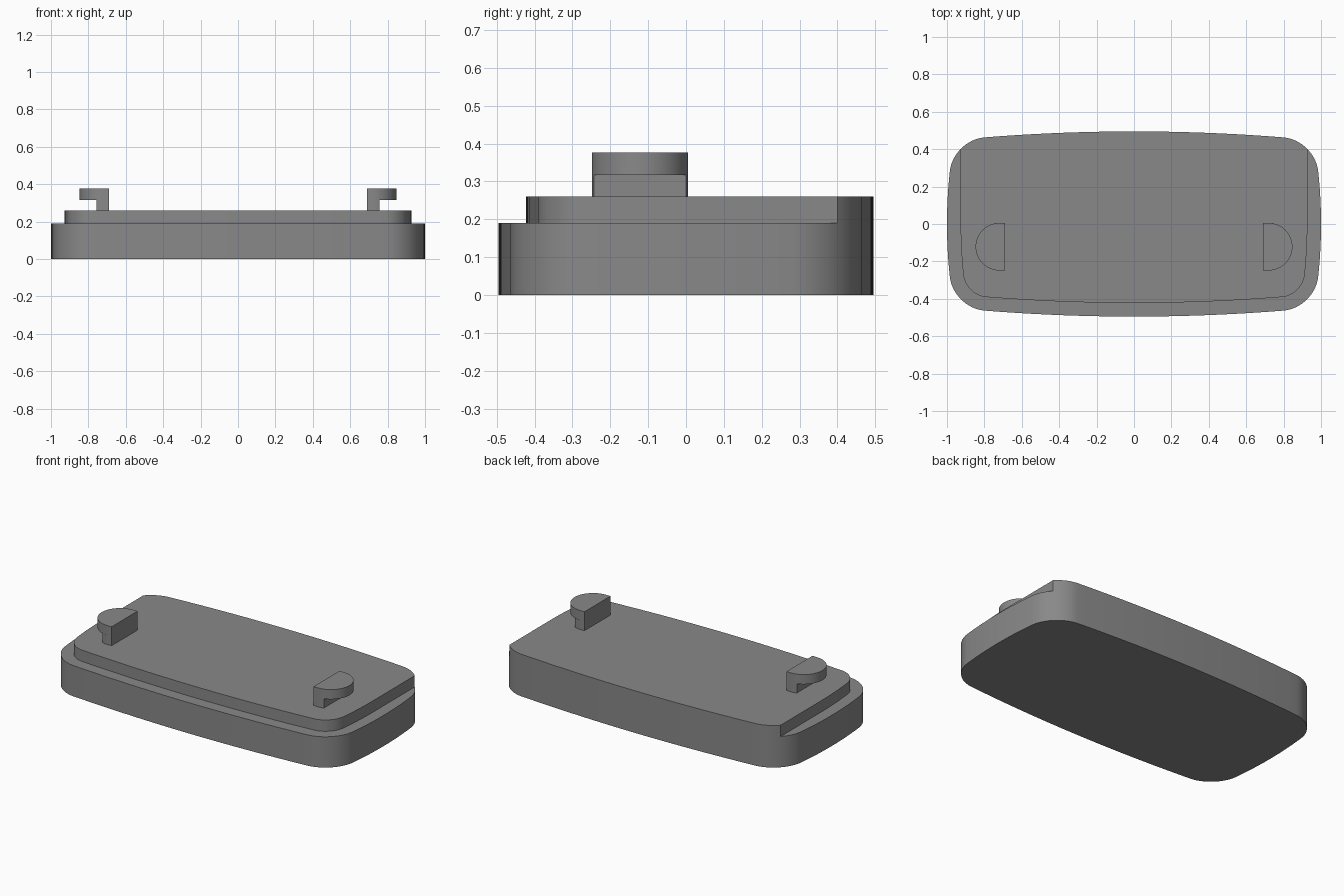
import bpy, bmesh, math
from mathutils import Vector
from mathutils.geometry import interpolate_bezier

if "Cube" in bpy.data.objects:
    bpy.data.objects.remove(bpy.data.objects["Cube"])

grey = bpy.data.materials.new("mid_grey")
grey.diffuse_color = (0.25, 0.25, 0.25, 1)
grey.use_nodes = True
grey.node_tree.nodes["Principled BSDF"].inputs["Base Color"].default_value = grey.diffuse_color

BASE_TOP, DECK_TOP, HOOK_Z, HOOK_TOP = 0.19, 0.26, 0.317, 0.377
LEDGE = 0.073


def prism(name, pts, z0, z1):
    """Extrude a closed 2D outline between two heights."""
    bm = bmesh.new()
    face = bm.faces.new([bm.verts.new((x, y, z0)) for x, y in pts])
    top = bmesh.ops.extrude_face_region(bm, geom=[face])["geom"]
    bmesh.ops.translate(bm, vec=(0, 0, z1 - z0),
                        verts=[v for v in top if isinstance(v, bmesh.types.BMVert)])
    bmesh.ops.recalc_face_normals(bm, faces=bm.faces)
    mesh = bpy.data.meshes.new(name)
    bm.to_mesh(mesh)
    bm.free()
    mesh.materials.append(grey)
    ob = bpy.data.objects.new(name, mesh)
    bpy.context.collection.objects.link(ob)
    return ob


def boolean(ob, other, operation):
    """Apply a boolean and remove the helper object."""
    mod = ob.modifiers.new("cut", 'BOOLEAN')
    mod.operation, mod.object, mod.solver = operation, other, 'EXACT'
    bpy.context.view_layer.objects.active = ob
    bpy.ops.object.modifier_apply(modifier=mod.name)
    bpy.data.objects.remove(other)


def smooth(ob):
    bpy.ops.object.select_all(action='DESELECT')
    ob.select_set(True)
    bpy.context.view_layer.objects.active = ob
    bpy.ops.object.shade_smooth_by_angle(angle=math.radians(30))


# Quarter outline: bowed side, round corner, bowed long edge
side = [Vector((1 - 0.015 * (i / 6) ** 2, 0.28 * i / 6)) for i in range(7)]
p0, p1 = Vector((0.985, 0.28)), Vector((0.80, 0.463))
corner = interpolate_bezier(p0, p0 + Vector((-0.010, 0.094)),
                            p1 + Vector((0.094, -0.008)), p1, 14)
long_edge = [Vector((0.8 * (1 - i / 12), 0.495 - 0.032 * (1 - i / 12) ** 2)) for i in range(13)]
quarter = side + [p.to_2d() for p in corner[1:-1]] + long_edge
half = quarter + [Vector((-p.x, p.y)) for p in quarter[-2::-1]]      # x = 1 round to x = -1
outline = half + [Vector((-p.x, -p.y)) for p in half[1:-1]]

# Body with a ledge cut around the front and both sides
body = prism("lid_body", outline, 0, DECK_TOP)
inner = []
for i, p in enumerate(half):
    a = half[i - 1] if i else Vector((p.x, -half[1].y))
    b = half[i + 1] if i < len(half) - 1 else Vector((p.x, -half[-2].y))
    t = (b - a).normalized()
    q = p - Vector((t.y, -t.x)) * LEDGE
    inner.append((q.x, -q.y))
w = inner[0][0]
ledge_cut = [(w, 0.7)] + inner + [(-w, 0.7), (-1.2, 0.7), (-1.2, -0.7), (1.2, -0.7), (1.2, 0.7)]
boolean(body, prism("ledge_cutter", ledge_cut, BASE_TOP, 0.5), 'DIFFERENCE')
smooth(body)

# Two D-shaped hooks with a narrower stem below the cap
R, CX, CY, FLAT, STEM = 0.127, 0.72, -0.1215, 0.69, 0.757


def d_shape(s, limit):
    """D outline on side s, cut straight at x = limit."""
    end = math.acos(min(1, (limit - CX) / R))
    if end < 0.001:
        angles = [math.pi * (i / 24 - 0.5) for i in range(25)]
    else:
        low = [-math.pi / 2 + (math.pi / 2 - end) * i / 4 for i in range(5)]
        angles = low + [-a for a in reversed(low)]
    arc = [(s * (CX + R * math.cos(a)), CY + R * math.sin(a)) for a in angles]
    return [(s * FLAT, CY - R)] + arc + [(s * FLAT, CY + R)]


for s, label in ((-1, "left"), (1, "right")):
    hook = prism(label + "_hook", d_shape(s, CX + R), HOOK_Z, HOOK_TOP)
    stem = prism(label + "_stem", d_shape(s, STEM), DECK_TOP, HOOK_Z)
    boolean(hook, stem, 'UNION')
    smooth(hook)
